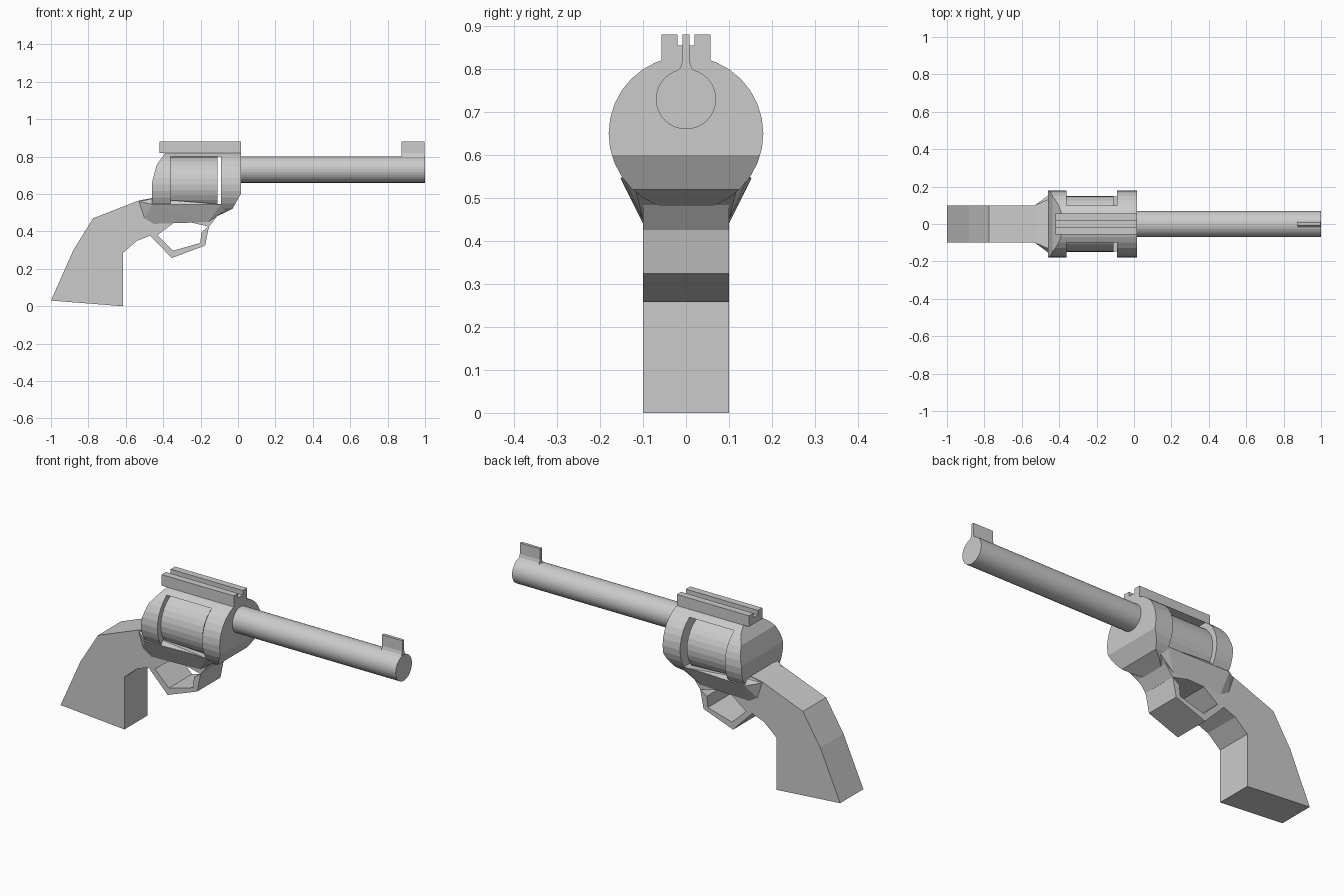
import bpy, bmesh
from math import radians
from mathutils import Vector, Matrix

if "Cube" in bpy.data.objects:
    bpy.data.objects.remove(bpy.data.objects["Cube"])


def finish(bm, name):
    bmesh.ops.recalc_face_normals(bm, faces=bm.faces)
    me = bpy.data.meshes.new(name)
    bm.to_mesh(me)
    bm.free()
    ob = bpy.data.objects.new(name, me)
    bpy.context.collection.objects.link(ob)
    return ob


def prism(name, pts, lo, hi, axis='y'):
    """Extrude an (x,z) profile along y, or a (y,z) profile along x."""
    bm = bmesh.new()
    place = (lambda a, b: (a, lo, b)) if axis == 'y' else (lambda a, b: (lo, a, b))
    face = bm.faces.new([bm.verts.new(place(a, b)) for a, b in pts])
    ext = bmesh.ops.extrude_face_region(bm, geom=[face])
    d = (0, hi - lo, 0) if axis == 'y' else (hi - lo, 0, 0)
    bmesh.ops.translate(bm, vec=d, verts=[v for v in ext['geom'] if isinstance(v, bmesh.types.BMVert)])
    return finish(bm, name)


def tube(x0, x1, z, r, sides=32):
    """Solid cylinder along x."""
    bm = bmesh.new()
    m = Matrix.Translation(((x0 + x1) / 2, 0, z)) @ Matrix.Rotation(radians(90), 4, 'Y')
    bmesh.ops.create_cone(bm, cap_ends=True, segments=sides, radius1=r, radius2=r, depth=x1 - x0, matrix=m)
    return bm


def slice_off(bm, a, b, inside):
    """Cut along the side-view line a-b, keeping the part that holds 'inside'."""
    n = Vector((b[1] - a[1], 0, a[0] - b[0]))
    co = Vector((a[0], 0, a[1]))
    if n.dot(Vector((inside[0], 0, inside[1])) - co) > 0:
        n = -n
    cut = bmesh.ops.bisect_plane(bm, geom=bm.verts[:] + bm.edges[:] + bm.faces[:],
                                 plane_co=co, plane_no=n, clear_outer=True)
    bmesh.ops.holes_fill(bm, edges=[e for e in bm.edges if e.is_boundary])


# Barrel and front sight
finish(tube(-0.02, 1.0, 0.73, 0.07), "barrel")
prism("front_sight", [(-0.03, 0.785), (0.03, 0.785), (0.013, 0.803), (0.008, 0.82), (0.008, 0.88),
                      (-0.008, 0.88), (-0.008, 0.82), (-0.013, 0.803)], 0.875, 0.997, 'x')

# Round body with bevelled rear top and front bottom
bm = tube(-0.46, 0.015, 0.65, 0.18)
for a, b in [((-0.415, 0.83), (-0.435, 0.755)), ((-0.435, 0.755), (-0.46, 0.72)),
             ((0.015, 0.60), (-0.03, 0.52)), ((-0.03, 0.52), (-0.11, 0.482))]:
    slice_off(bm, a, b, (-0.2, 0.65))
body = finish(bm, "body")

# Window through the body
cutter = prism("window_cutter", [(-0.36, 0.547), (-0.09, 0.547), (-0.09, 0.80), (-0.36, 0.80)], -0.3, 0.3)
cutter.hide_render = True
cutter.hide_viewport = True
mod = body.modifiers.new("window", 'BOOLEAN')
mod.operation = 'DIFFERENCE'
mod.solver = 'EXACT'
mod.object = cutter

# Rotating drum inside the window
finish(tube(-0.37, -0.11, 0.65, 0.15), "drum")

# Grooved top rail
prism("top_rail", [(-0.057, 0.82), (0.057, 0.82), (0.057, 0.88), (0.02, 0.88), (0.02, 0.855),
                   (-0.02, 0.855), (-0.02, 0.88), (-0.057, 0.88)], -0.42, 0.015, 'x')

# Grip and lower frame
prism("grip", [(-1, 0.03), (-0.615, 0), (-0.615, 0.285), (-0.54, 0.35), (-0.47, 0.377), (-0.43, 0.38),
               (-0.32, 0.464), (-0.155, 0.425), (-0.105, 0.49), (-0.095, 0.54), (-0.45, 0.56),
               (-0.46, 0.578), (-0.53, 0.565), (-0.775, 0.47), (-0.88, 0.30)], -0.1, 0.1)

# Flared shoulders joining the frame to the body
bm = bmesh.new()
for x, y, z in [(-0.53, 0.1, 0.56), (-0.5, 0.1, 0.47), (-0.45, 0.1, 0.44), (-0.31, 0.1, 0.465),
                (-0.16, 0.1, 0.45), (-0.46, 0.13, 0.575), (-0.46, 0.152, 0.545),
                (-0.09, 0.144, 0.545), (-0.04, 0.12, 0.53)]:
    for s in (-1, 1):
        bm.verts.new((x, s * y, z))
bmesh.ops.convex_hull(bm, input=bm.verts[:])
finish(bm, "frame_shoulders")

# Trigger guard
prism("trigger_guard", [(-0.47, 0.377), (-0.354, 0.258), (-0.176, 0.324), (-0.155, 0.427), (-0.195, 0.397),
                        (-0.202, 0.338), (-0.347, 0.297), (-0.432, 0.38)], -0.1, 0.1)
